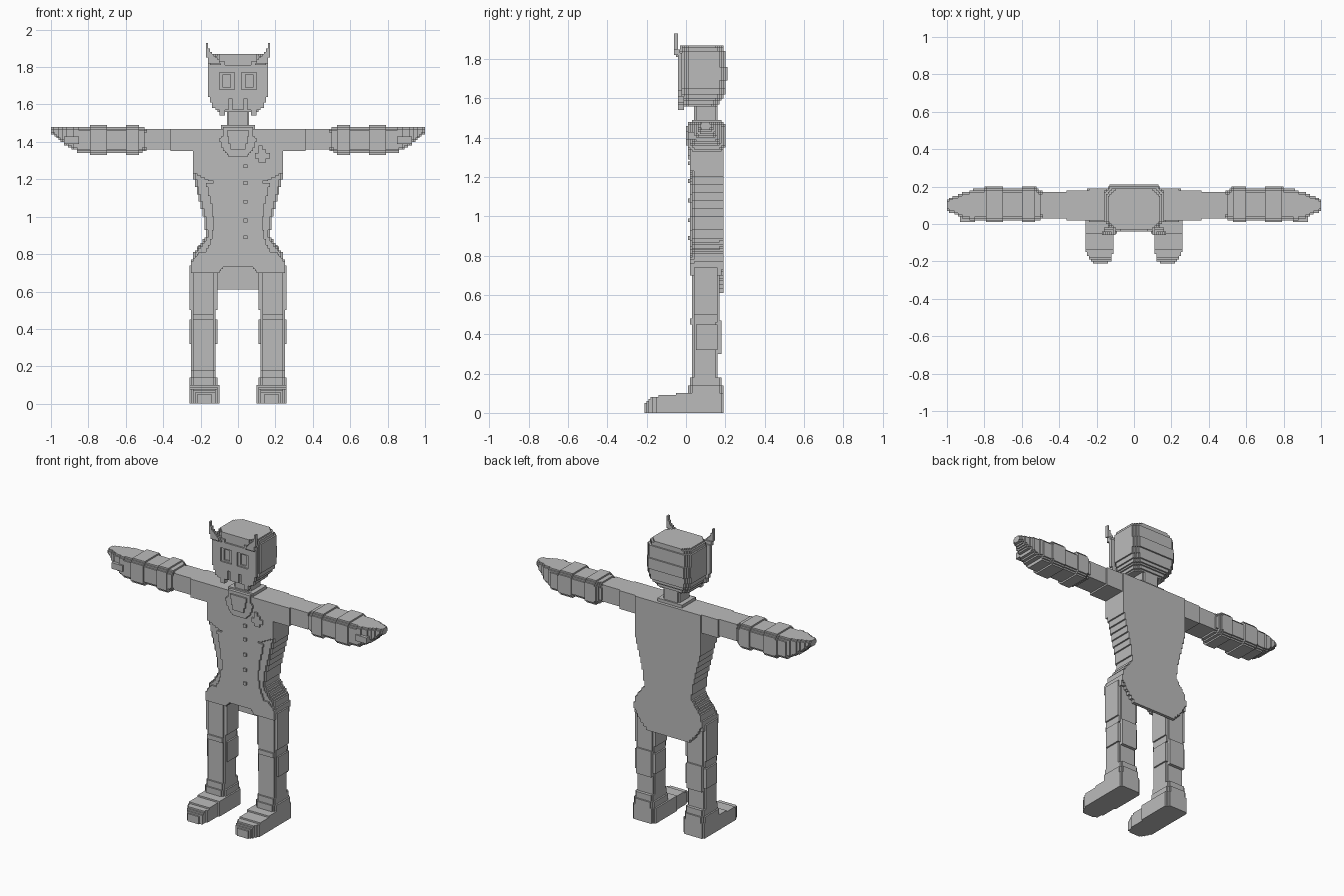
import bpy, bmesh

V = 0.01  # size of one block

grey = bpy.data.materials.new("plain grey")
grey.diffuse_color = (0.5, 0.5, 0.5, 1)


def loft(axis, keys, cut=0):
    """Block cells of a stepped loft; keys are (t, u0, u1, v0, v1) along the axis,
    cut trims the four long corners by that many blocks."""
    cells = set()
    for i in range(round(keys[0][0] / V), round(keys[-1][0] / V)):
        t = (i + 0.5) * V
        for a, b in zip(keys, keys[1:]):
            if a[0] <= t < b[0]:
                f = (t - a[0]) / (b[0] - a[0])
                u0, u1, v0, v1 = [round((p + (q - p) * f) / V) for p, q in zip(a[1:], b[1:])]
                for u in range(u0, u1):
                    for v in range(v0, v1):
                        if min(u - u0, u1 - 1 - u) + min(v - v0, v1 - 1 - v) >= cut:
                            cells.add({"x": (i, u, v), "y": (u, i, v), "z": (u, v, i)}[axis])
                break
    return cells


def box(x0, x1, y0, y1, z0, z1, cut=0):
    return loft("z", [(z0, x0, x1, y0, y1), (z1, x0, x1, y0, y1)], cut)


def sym(rows, cut=0):
    """Loft up z from (z, half_width, y0, y1)."""
    return loft("z", [(z, -w, w, a, b) for z, w, a, b in rows], cut)


def flip(cells):
    return {(-1 - x, y, z) for x, y, z in cells}


def build(name, cells):
    """Outer skin of the cells as one clean mesh."""
    bm = bmesh.new()
    verts = {}
    for c in cells:
        for ax in range(3):
            for d in (0, 1):
                n = list(c)
                n[ax] += 2 * d - 1
                if tuple(n) in cells:
                    continue
                quad = []
                for p, q in ((0, 0), (1, 0), (1, 1), (0, 1)):
                    k = list(c)
                    k[ax] += d
                    k[(ax + 1) % 3] += p
                    k[(ax + 2) % 3] += q
                    k = tuple(k)
                    if k not in verts:
                        verts[k] = bm.verts.new([e * V for e in k])
                    quad.append(verts[k])
                bm.faces.new(quad if d else quad[::-1])
    bmesh.ops.dissolve_limit(bm, angle_limit=0.01, verts=bm.verts[:], edges=bm.edges[:])
    me = bpy.data.meshes.new(name)
    bm.to_mesh(me)
    bm.free()
    me.materials.append(grey)
    bpy.context.collection.objects.link(bpy.data.objects.new(name, me))


def build_pair(name, cells):
    build("right_" + name, cells)
    build("left_" + name, flip(cells))


# Torso with pinched waist, and the coat tail that carries on down the back
torso = sym([(0.74, 0.25, 0.03, 0.18), (0.80, 0.24, 0.03, 0.18), (0.85, 0.20, 0.03, 0.18),
             (0.90, 0.17, 0.03, 0.18), (1.00, 0.185, 0.03, 0.18), (1.10, 0.21, 0.03, 0.18),
             (1.22, 0.24, 0.03, 0.18), (1.47, 0.24, 0.03, 0.18)], 1)
torso |= sym([(0.61, 0.15, 0.17, 0.19), (0.66, 0.20, 0.17, 0.19), (0.74, 0.25, 0.17, 0.19),
              (0.80, 0.24, 0.17, 0.19), (0.90, 0.17, 0.17, 0.19), (1.00, 0.185, 0.17, 0.19),
              (1.22, 0.24, 0.17, 0.19), (1.47, 0.24, 0.17, 0.19)])
# Raised belly panel between the curved side seams
torso |= sym([(0.80, 0.18, 0.02, 0.05), (0.86, 0.15, 0.02, 0.05), (0.95, 0.13, 0.02, 0.05),
              (1.05, 0.14, 0.02, 0.05), (1.18, 0.17, 0.02, 0.05)])
# Chest panel, its lower edge dipping in the middle
for x in range(-24, 24):
    low = 1.17 + max(0, abs((x + 0.5) * V) - 0.10) * 0.45
    torso |= box(x * V, (x + 1) * V, 0.02, 0.05, low, 1.47)
# Hip band
torso |= sym([(0.73, 0.25, 0.02, 0.18), (0.78, 0.24, 0.02, 0.18), (0.81, 0.20, 0.02, 0.18)])
build("torso", torso)

# Neck scarf, buttons and badge
build("scarf", sym([(1.32, 0.05, 0.01, 0.03), (1.36, 0.08, 0.01, 0.03), (1.41, 0.10, 0.01, 0.03),
                    (1.44, 0.08, 0.01, 0.03), (1.48, 0.08, 0.01, 0.05)])
      | sym([(1.36, 0.04, 0, 0.02), (1.46, 0.06, 0, 0.02)]))
for z in (1.26, 1.17, 1.07, 0.97, 0.88):
    build("button", box(0.03, 0.05, 0.01, 0.03, z, z + 0.02))
build("badge", box(0.09, 0.17, 0.01, 0.03, 1.31, 1.34) | box(0.11, 0.15, 0.01, 0.03, 1.29, 1.36)
      | box(0.11, 0.13, 0.01, 0.03, 1.35, 1.38))

# Neck and collar
build("neck", box(-0.06, 0.06, 0.04, 0.16, 1.46, 1.58, 1) | box(-0.09, 0.09, 0.03, 0.17, 1.46, 1.49))

# Helmet with a raised band around the back
head = sym([(1.56, 0.11, -0.02, 0.16), (1.63, 0.15, -0.02, 0.20), (1.68, 0.16, -0.02, 0.20),
            (1.83, 0.16, -0.02, 0.20), (1.87, 0.14, -0.02, 0.18)], 3)
head |= sym([(1.69, 0.16, 0.0, 0.21), (1.76, 0.16, 0.0, 0.21)], 3)
head |= sym([(1.80, 0.13, -0.03, 0.19), (1.87, 0.12, -0.03, 0.19)], 2)
build("helmet", head)

# Face mask with eye holes, toothed lower edge and corner horns
mask = sym([(1.60, 0.14, -0.04, -0.02), (1.65, 0.16, -0.04, -0.02), (1.83, 0.165, -0.04, -0.02)])
tooth = (box(0.05, 0.12, -0.04, -0.01, 1.57, 1.60) | box(0.07, 0.10, -0.04, -0.01, 1.54, 1.57)
         | box(0.11, 0.14, -0.04, -0.01, 1.58, 1.61))
nose = box(-0.03, 0.03, -0.04, -0.01, 1.57, 1.60)
eye = box(0.02, 0.10, -0.04, -0.03, 1.68, 1.77) | box(0.04, 0.08, -0.04, -0.02, 1.69, 1.76)
notch = box(0.03, 0.05, -0.04, -0.02, 1.58, 1.63)
brow = box(-0.07, 0.07, -0.04, -0.02, 1.81, 1.83)
mask = (mask | tooth | flip(tooth) | nose) - eye - flip(eye) - notch - flip(notch) - brow
build("mask", mask)
build_pair("horn", loft("z", [(1.81, 0.09, 0.15, -0.05, -0.03), (1.83, 0.10, 0.16, -0.06, -0.03),
                              (1.86, 0.13, 0.17, -0.06, -0.04), (1.88, 0.145, 0.17, -0.06, -0.04),
                              (1.89, 0.15, 0.17, -0.06, -0.04), (1.93, 0.165, 0.175, -0.06, -0.04)]))

# Arm: sleeve, forearm, flared cuffs
build_pair("sleeve", loft("x", [(0.22, 0.02, 0.18, 1.35, 1.47), (0.36, 0.02, 0.18, 1.35, 1.47)])
           | loft("x", [(0.36, 0.03, 0.17, 1.36, 1.47), (0.49, 0.03, 0.17, 1.36, 1.47)]))
cuffs = loft("x", [(0.48, 0.03, 0.17, 1.36, 1.47), (0.52, 0.02, 0.19, 1.34, 1.48),
                   (0.53, 0.01, 0.20, 1.33, 1.49), (0.59, 0.01, 0.20, 1.33, 1.49),
                   (0.61, 0.02, 0.19, 1.34, 1.48), (0.69, 0.02, 0.19, 1.34, 1.48),
                   (0.71, 0.01, 0.20, 1.33, 1.49), (0.79, 0.01, 0.20, 1.33, 1.49),
                   (0.80, 0.02, 0.19, 1.34, 1.48), (0.86, 0.02, 0.19, 1.34, 1.48)], 2)
build_pair("cuffs", cuffs)
# Hand tapering to the fingertips, with a thumb ridge
build_pair("hand", loft("x", [(0.85, 0.02, 0.18, 1.35, 1.48), (0.91, 0.03, 0.17, 1.37, 1.48),
                              (0.95, 0.05, 0.15, 1.41, 1.48), (0.98, 0.06, 0.14, 1.43, 1.475),
                              (1.0, 0.07, 0.13, 1.45, 1.475)], 1)
           | box(0.85, 0.93, 0.01, 0.04, 1.39, 1.43))

# Leg: thigh, knee pad, shin
leg = loft("z", [(0.46, 0.12, 0.25, 0.03, 0.17), (0.76, 0.12, 0.25, 0.03, 0.17)], 1)
leg |= loft("z", [(0.50, 0.11, 0.26, 0.04, 0.16), (0.74, 0.11, 0.26, 0.04, 0.16)])
leg |= loft("z", [(0.70, 0.10, 0.25, 0.02, 0.18), (0.76, 0.06, 0.25, 0.02, 0.18)])
leg |= box(0.13, 0.24, 0.02, 0.15, 0.45, 0.48)
leg |= box(0.11, 0.26, 0.05, 0.16, 0.32, 0.45) | box(0.13, 0.24, 0.10, 0.18, 0.30, 0.47)
leg |= box(0.12, 0.25, 0.03, 0.16, 0.16, 0.47, 1)
build_pair("leg", leg)

# Boot: ankle rings and a shoe with a rounded toe
boot = box(0.11, 0.26, 0.01, 0.19, 0.10, 0.14, 2) | box(0.12, 0.25, 0.02, 0.18, 0.09, 0.18, 1)
boot |= loft("y", [(-0.21, 0.14, 0.22, 0, 0.04), (-0.19, 0.12, 0.24, 0, 0.07),
                   (-0.13, 0.11, 0.26, 0, 0.09), (-0.05, 0.105, 0.26, 0, 0.095),
                   (0.17, 0.105, 0.26, 0, 0.095), (0.19, 0.12, 0.25, 0, 0.095)])
build_pair("boot", boot)
